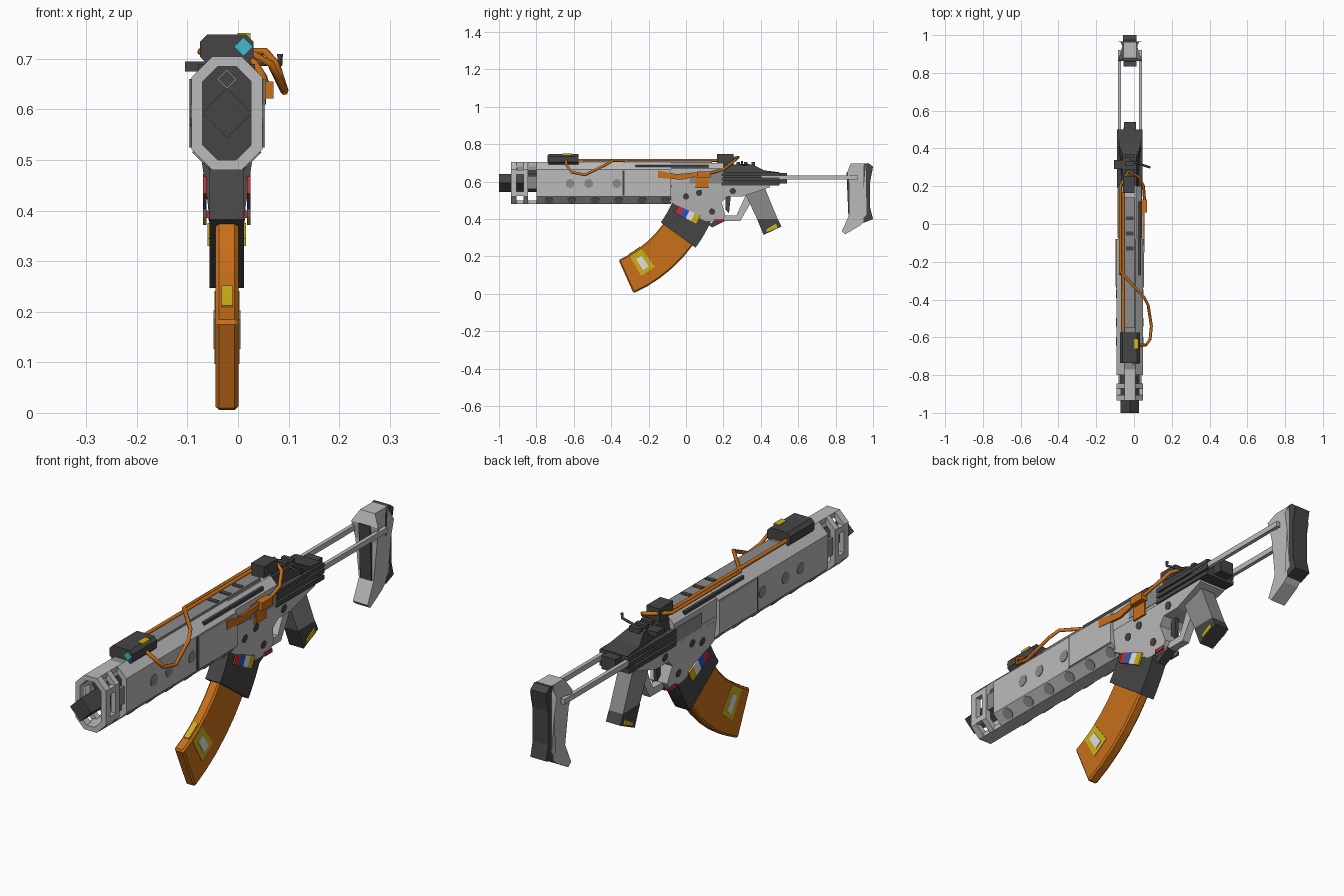
import bpy, bmesh, math
from mathutils import Vector

cube = bpy.data.objects.get("Cube")
if cube:
    bpy.data.objects.remove(cube, do_unlink=True)

# Main body: centre plane, half width, underside, top and muzzle face
CENTRE, HALF, LOW, TOP, MUZZLE = -.022, .07, .48, .705, -.77
BORE = .593


def material(name, red, green, blue):
    mat = bpy.data.materials.new(name)
    mat.use_nodes = True
    mat.diffuse_color = (red, green, blue, 1)
    shader = mat.node_tree.nodes["Principled BSDF"]
    shader.inputs["Base Color"].default_value = mat.diffuse_color
    return mat


light = material("light grey", .5, .5, .5)
mid = material("mid grey", .26, .26, .26)
dark = material("dark grey", .06, .06, .06)
orange = material("orange", .58, .16, .01)
yellow = material("yellow", .62, .44, .01)
cyan = material("cyan", .06, .48, .62)
red = material("red", .5, .03, .04)
blue = material("blue", .02, .1, .5)
white = material("white", .75, .75, .75)


def finish(name, bm, *mats):
    bmesh.ops.recalc_face_normals(bm, faces=bm.faces)
    mesh = bpy.data.meshes.new(name)
    bm.to_mesh(mesh)
    bm.free()
    for mat in mats:
        mesh.materials.append(mat)
    obj = bpy.data.objects.new(name, mesh)
    bpy.context.collection.objects.link(obj)
    return obj


def loft(bm, loops, capped=True):
    """Skin a list of vertex loops; an uncapped skin closes on itself."""
    rings = [[bm.verts.new(point) for point in loop] for loop in loops]
    if capped:
        bm.faces.new(rings[0])
        bm.faces.new(rings[-1])
    else:
        rings.append(rings[0])
    for this, other in zip(rings, rings[1:]):
        for i in range(len(this)):
            bm.faces.new((this[i - 1], this[i], other[i], other[i - 1]))


def side_prism(name, profile, width, mat):
    """Side profile (y, z) thickened about the centre; width may depend on z."""
    half = width if callable(width) else lambda z: width
    bm = bmesh.new()
    loft(bm, [[(CENTRE + side * half(z), y, z) for y, z in profile] for side in (-1, 1)])
    return finish(name, bm, mat)


def side_plates(name, profile, width, mat, thick=.005, sides=(-1, 1)):
    """Thin plate with side profile (y, z) on each flank."""
    bm = bmesh.new()
    for side in sides:
        loft(bm, [[(CENTRE + side * x, y, z) for y, z in profile] for x in (width - .002, width + thick)])
    return finish(name, bm, mat)


def long_prism(name, section, start, end, *mats):
    """Front section (x, z) extruded along the length."""
    bm = bmesh.new()
    loft(bm, [[(x, y, z) for x, z in section] for y in (start, end)])
    return finish(name, bm, *mats)


def rect(left, right, low, high):
    return [(left, low), (right, low), (right, high), (left, high)]


def beam(name, half, start, end, low, high, mat, x=CENTRE):
    return long_prism(name, rect(x - half, x + half, low, high), start, end, mat)


def pair(name, offset, *size):
    for side in (-1, 1):
        beam(name, *size, x=CENTRE + side * offset)


def octagon(half, low, high, cut):
    flank = [(half - cut, low), (half, low + cut), (half, high - cut), (half - cut, high)]
    return [(CENTRE + x, z) for x, z in flank] + [(CENTRE - x, z) for x, z in reversed(flank)]


def diamond(radius, z, x=CENTRE):
    return [(x - radius, z), (x, z - radius), (x + radius, z), (x, z + radius)]


def arc_band(inner, outer, first, last, steps=6):
    """Side profile of a curved strip around the magazine's bend centre."""
    angles = [math.radians(first + (last - first) * i / steps) for i in range(steps + 1)]
    path = [(inner, a) for a in angles] + [(outer, a) for a in reversed(angles)]
    return [(r * math.cos(a) - .6, .72 - r * math.sin(a)) for r, a in path]


def spots(name, places, offset, normal, radius, mat):
    """Thin mirrored discs lying on the flanks."""
    bm = bmesh.new()
    for side in (-1, 1):
        facing = Vector((normal[0] * side, 0, normal[1]))
        matrix = facing.to_track_quat('Z', 'Y').to_matrix().to_4x4()
        for y, z in places:
            matrix.translation = (CENTRE + side * offset(z), y, z)
            bmesh.ops.create_cone(bm, cap_ends=True, segments=10, radius1=radius,
                                  radius2=radius, depth=.005, matrix=matrix)
    finish(name, bm, mat)


def cable(name, points, radius, mat):
    curve = bpy.data.curves.new(name, 'CURVE')
    curve.dimensions = '3D'
    curve.bevel_depth = radius
    curve.bevel_resolution = 1
    curve.use_fill_caps = True
    spline = curve.splines.new('POLY')
    spline.points.add(len(points) - 1)
    for target, point in zip(spline.points, points):
        target.co = (*point, 1)
    curve.materials.append(mat)
    bpy.context.collection.objects.link(bpy.data.objects.new(name, curve))


# Handguard: dark muzzle face, darker top
shell, hollow = octagon(HALF, LOW, TOP, .041), octagon(.048, .5, .685, .03)
guard = long_prism("handguard", shell, MUZZLE, -.08, light, mid, dark)
for face in guard.data.polygons:
    face.material_index = 1 if face.normal.z > .9 else 2 if face.normal.y < -.9 else 0

# Muzzle cage: collars joined by bars
for start, end in ((-.935, -.905), (-.87, -.845), (-.8, MUZZLE)):
    bm = bmesh.new()
    loft(bm, [[(x, y, z) for x, z in section] for section, y in
              ((shell, start), (shell, end), (hollow, end), (hollow, start))], capped=False)
    finish("cage_collar", bm, light)
for z in (.535, .65):
    pair("cage_side_bar", .059, .011, -.92, -.86, z - .012, z + .012, light)
for z in (LOW, TOP - .02):
    beam("cage_strip", .029, -.92, MUZZLE, z, z + .02, light)
pair("cage_post", .055, .006, -.86, MUZZLE, .56, .63, mid)

# Barrel and gas tube
long_prism("barrel", diamond(.049, BORE), -1, MUZZLE, dark)
long_prism("gas_tube", diamond(.02, .66), -.9, MUZZLE, mid)
long_prism("gas_tube_core", diamond(.016, .66), -.905, MUZZLE, dark)

# Handguard flank panels and worn spots
side_plates("side_panel", rect(-.33, -.08, .525, .66), HALF, light)
side_plates("panel_seam", rect(-.34, -.33, .525, .66), HALF, dark, .002)
spots("side_spots", [(y, .59) for y in (-.62, -.52, -.37)], lambda z: HALF, (1, 0), .024, mid)
spots("lower_spots", [(-.86 + i / 8, .5) for i in range(1, 7)], lambda z: .05, (1, -1), .024, mid)

# Upper receiver and top rail
long_prism("upper_receiver", octagon(.062, .55, .7, .03), -.1, .2, light)
beam("top_rail", .027, -.55, .14, .69, .713, mid)
for y in (-.14, -.06, .02):
    beam("rail_notch", .02, y, y + .02, TOP, .716, dark)
side_plates("rail_side", rect(-.27, .12, .67, .69), .047, dark, .009)

# Dark rear receiver with ribs
side_prism("rear_receiver", [(.13, .57), (.5, .58), (.5, .65), (.42, .66), (.36, .69), (.13, .695)],
           lambda z: .058 if z < .67 else .036, dark)
beam("rear_cap", .032, .5, .54, .59, .645, dark)
for z in (.58, .605, .63):
    beam("rear_rib", .068, .19, .5, z, z + .018, dark)
side_plates("ejection_cover", rect(.02, .2, .59, .65), .06, mid)


# Lower receiver, tapering downwards
def taper(z):
    return .033 + (z - .38) / 7


side_prism("lower_receiver", [(-.07, .6), (-.1, .5), (0, .44), (.1, .39), (.19, .385), (.21, .42),
                              (.19, .49), (.22, .52), (.3, .52), (.45, .57), (.45, .6)], taper, light)
spots("receiver_spots", [(.07, .54), (0, .52), (.14, .44), (.25, .55)], taper, (7, -1), .017, dark)
side_prism("trigger_guard", [(.17, .39), (.29, .39), (.36, .51), (.32, .53), (.27, .42), (.17, .42)], .016, light)
side_prism("trigger", [(.21, .53), (.24, .53), (.23, .43), (.21, .45)], .008, dark)
side_prism("magazine_catch", [(.12, .37), (.14, .355), (.21, .39), (.19, .41)], .02, dark)
side_plates("red_catch", rect(.15, .2, .385, .4), .036, red)

# Grip
side_prism("grip", [(.3, .57), (.42, .57), (.49, .4), (.38, .4)], .032, mid)
side_prism("grip_cap", [(.38, .4), (.49, .4), (.51, .36), (.415, .315)], .033, dark)
side_plates("grip_mark", [(.43, .33), (.49, .355), (.48, .375), (.43, .345)], .033, yellow)

# Curved magazine with labels
magazine = side_prism("magazine", arc_band(.59, .785, 66, 30), .0225, orange)
chamfer = magazine.modifiers.new("edge_chamfer", 'BEVEL')
chamfer.width = .007
chamfer.segments = 1
side_prism("magazine_well", arc_band(.575, .805, 36, 23), .034, dark)
side_plates("label", arc_band(.6, .72, 60, 53), .0225, yellow, .002)
side_plates("label_centre", arc_band(.63, .7, 58, 55), .0225, white, .004)
side_prism("label_front", arc_band(.586, .6, 60, 53), .011, yellow)
for i, (name, mat) in enumerate((("red", red), ("blue", blue), ("white", white), ("yellow", yellow))):
    inner = .61 + i * .033
    side_plates(name + "_patch", arc_band(inner, inner + .033, 28, 24), .042, mat)

# Orange fittings on one flank
beam("orange_box", .017, .06, .13, .622, .655, orange, x=.053)
side_plates("orange_strip", [(-.15, .62), (-.02, .61), (.06, .63), (.06, .65), (-.05, .64), (-.15, .66)],
            HALF, orange, .007, (1,))
side_plates("orange_tab", rect(.05, .12, .565, .645), .063, orange, .006, (1,))

# Front sensor unit
long_prism("sensor", octagon(.053, .69, .748, .014), -.735, -.575, dark)
long_prism("sensor_lens", diamond(.019, .724, .011), -.74, -.73, cyan)
beam("sensor_mark", .013, -.66, -.61, .73, .751, yellow, x=.012)

# Rear sight, charging arm and knob
beam("rear_sight", .03, .165, .255, .69, .747, dark, x=-.027)
for y in (.27, .31, .35):
    beam("sight_step", .025, y, y + .02, .68, TOP, dark)
cable("charging_arm", [(CENTRE, .335, .69), (.083, .3, .69), (.083, .3, .71)], .006, dark)
beam("side_knob", .025, .29, .34, .675, .695, dark, x=-.08)

# Cables
run, edge = .714, -.073
cable("long_cable", [(.02, -.64, run), (.065, -.64, .69), (.085, -.61, .65), (.092, -.54, .636),
                     (.075, -.43, .69), (.055, -.39, run), (edge, -.25, run), (edge, .2, run),
                     (-.03, .28, .73), (.025, .25, TOP), (.05, .2, .665), (.057, .11, .64)], .008, orange)
cable("straight_cable", [(-.057, -.58, run), (-.057, .17, run)], .008, orange)

# Stock: rods, frame, recessed front and butt pad
pair("stock_rod", .056, .008, .4, .92, .612, .634, light)
side_prism("stock_frame", [(.88, .697), (.96, .697), (.965, .65), (.965, .58), (.965, .4), (.93, .365),
                           (.85, .318), (.833, .335), (.872, .42), (.872, .58), (.862, .65)],
           lambda z: .034 if z > .66 or z < .5 else .062 if z > .6 else .05, light)
side_prism("stock_recess", [(.858, .65), (.868, .42), (.88, .42), (.88, .65)], .026, dark)
side_prism("butt_pad", [(.95, .695), (.975, .699), (1, .68), (.985, .6), (.985, .46), (1, .4), (.95, .38)],
           .036, dark)
